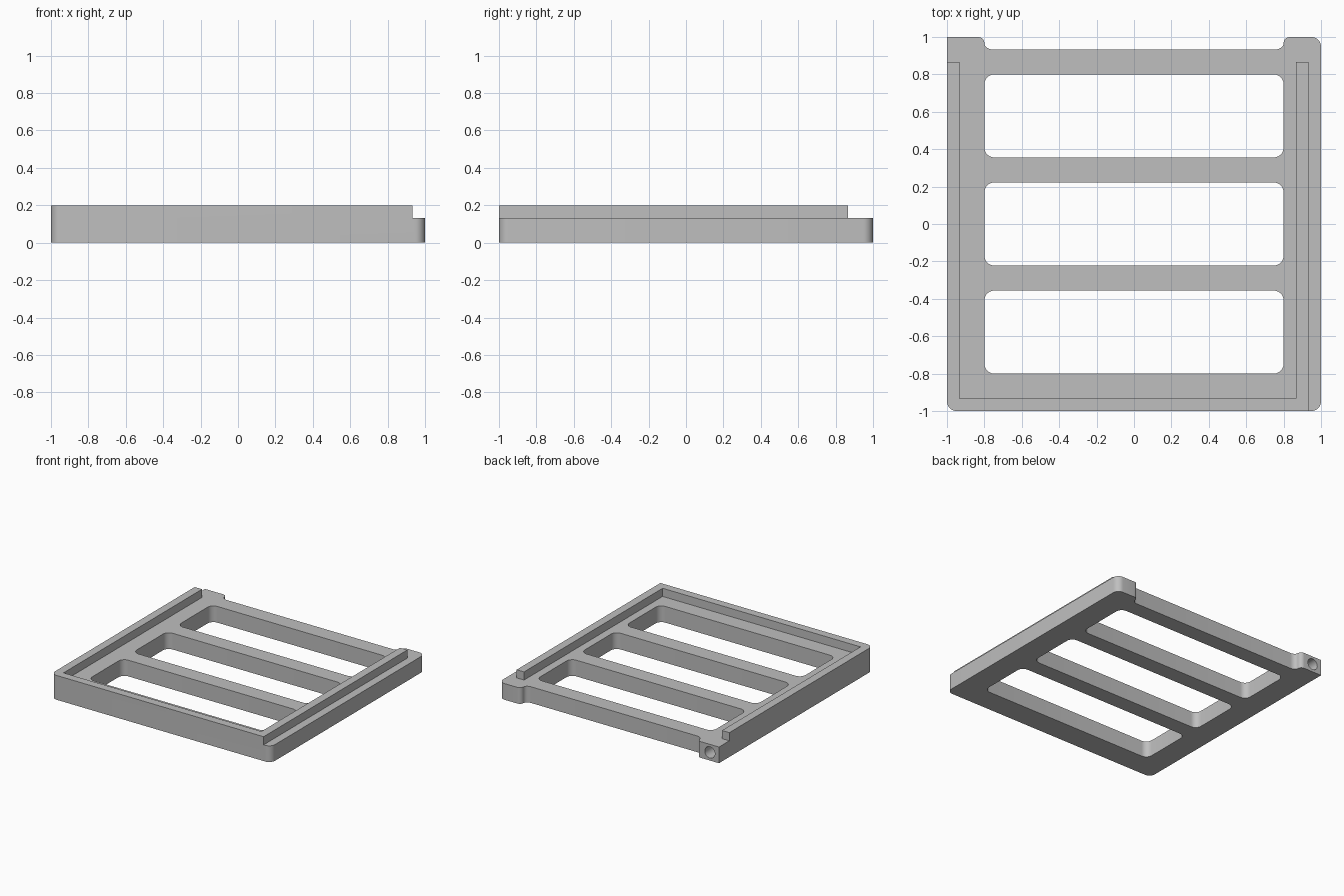
import bpy, bmesh, math
from math import cos, sin, pi

cube = bpy.data.objects.get("Cube")
if cube:
    bpy.data.objects.remove(cube, do_unlink=True)

BASE_H, RIM_H, WALL, R = 0.133, 0.2, 0.067, 0.053
EDGE = 1 - WALL
RIM_BACK = 1 - 2 * WALL

grey = bpy.data.materials.new("plain_grey")
grey.use_nodes = True
colour = (0.52, 0.52, 0.52, 1)
grey.diffuse_color = colour
grey.node_tree.nodes["Principled BSDF"].inputs["Base Color"].default_value = colour


def arc(cx, cy, rx, ry, start, end, n=8):
    """Points along an elliptical arc, angles in quarter turns."""
    angles = [(start + (end - start) * i / n) * pi / 2 for i in range(n + 1)]
    return [(cx + rx * cos(a), cy + ry * sin(a)) for a in angles]


def rounded_rect(x, y0, y1, r):
    return (arc(-x + r, y0 + r, r, r, 2, 3) + arc(x - r, y0 + r, r, r, 3, 4)
            + arc(x - r, y1 - r, r, r, 0, 1) + arc(-x + r, y1 - r, r, r, 1, 2))


def plate(name, loops, z0, z1):
    """Solid plate from an outer loop and optional hole loops."""
    curve = bpy.data.curves.new(name, "CURVE")
    curve.dimensions = "2D"
    curve.fill_mode = "BOTH"
    curve.extrude = (z1 - z0) / 2
    for loop in loops:
        spline = curve.splines.new("POLY")
        spline.points.add(len(loop) - 1)
        for point, (x, y) in zip(spline.points, loop):
            point.co = (x, y, 0, 1)
        spline.use_cyclic_u = True
    obj = bpy.data.objects.new(name, curve)
    bpy.context.collection.objects.link(obj)
    bpy.context.view_layer.update()
    mesh = bpy.data.meshes.new_from_object(
        obj.evaluated_get(bpy.context.evaluated_depsgraph_get()))
    bpy.data.objects.remove(obj, do_unlink=True)
    bm = bmesh.new()
    bm.from_mesh(mesh)
    bmesh.ops.remove_doubles(bm, verts=bm.verts, dist=1e-5)
    bmesh.ops.translate(bm, verts=bm.verts, vec=(0, 0, (z0 + z1) / 2))
    bmesh.ops.recalc_face_normals(bm, faces=bm.faces)
    bm.to_mesh(mesh)
    bm.free()
    obj = bpy.data.objects.new(name, mesh)
    bpy.context.collection.objects.link(obj)
    return obj


def combine(target, other, operation):
    """Apply a boolean and discard the second solid."""
    mod = target.modifiers.new(operation, "BOOLEAN")
    mod.operation, mod.solver, mod.object = operation, "EXACT", other
    bpy.context.view_layer.objects.active = target
    bpy.ops.object.modifier_apply(modifier=mod.name)
    bpy.data.objects.remove(other, do_unlink=True)


# Frame outline: two back tabs with curved shoulders, one square back corner
h = WALL / 2
shoulder = (arc(0.755, 1 - h, 0.045, h, 3, 4)
            + arc(0.835, 1 - h, 0.035, h, 2, 1)[1:])
front = arc(-1 + R, -1 + R, R, R, 2, 3) + arc(1 - R, -1 + R, R, R, 3, 4)
outline = (front + arc(1 - R, 1 - R, R, R, 0, 1) + shoulder[::-1]
           + [(-x, y) for x, y in shoulder] + [(-1, 1)])

# Three rounded windows leave the crossbars between them
windows = [rounded_rect(0.8, c - 0.222, c + 0.222, R) for c in (-0.578, 0, 0.578)]
frame = plate("slatted_frame", [outline] + windows, 0, BASE_H)

# Raised U-shaped rim, inset on the left side
inner = EDGE - WALL
rim = plate("raised_rim", [[(-1, RIM_BACK)] + arc(-1 + R, -1 + R, R, R, 2, 3) + [
    (EDGE, -1), (EDGE, RIM_BACK), (inner, RIM_BACK), (inner, -EDGE),
    (-EDGE, -EDGE), (-EDGE, RIM_BACK)]], BASE_H, RIM_H)
combine(frame, rim, "UNION")

# Round socket in the back of the right tab
bpy.ops.mesh.primitive_cylinder_add(vertices=32, radius=0.046, depth=0.26,
                                    location=(-0.917, 1, BASE_H / 2),
                                    rotation=(pi / 2, 0, 0))
socket = bpy.context.object
socket.name = "socket_cutter"
socket.hide_render = True
combine(frame, socket, "DIFFERENCE")

# Merge flush faces and finish
bm = bmesh.new()
bm.from_mesh(frame.data)
bmesh.ops.remove_doubles(bm, verts=bm.verts, dist=1e-5)
bmesh.ops.dissolve_limit(bm, angle_limit=math.radians(1), verts=bm.verts, edges=bm.edges)
bm.to_mesh(frame.data)
bm.free()
frame.data.materials.clear()
frame.data.materials.append(grey)
for poly in frame.data.polygons:
    poly.material_index = 0
bpy.ops.object.select_all(action="DESELECT")
frame.select_set(True)
bpy.context.view_layer.objects.active = frame
bpy.ops.object.shade_smooth_by_angle(angle=math.radians(30))
